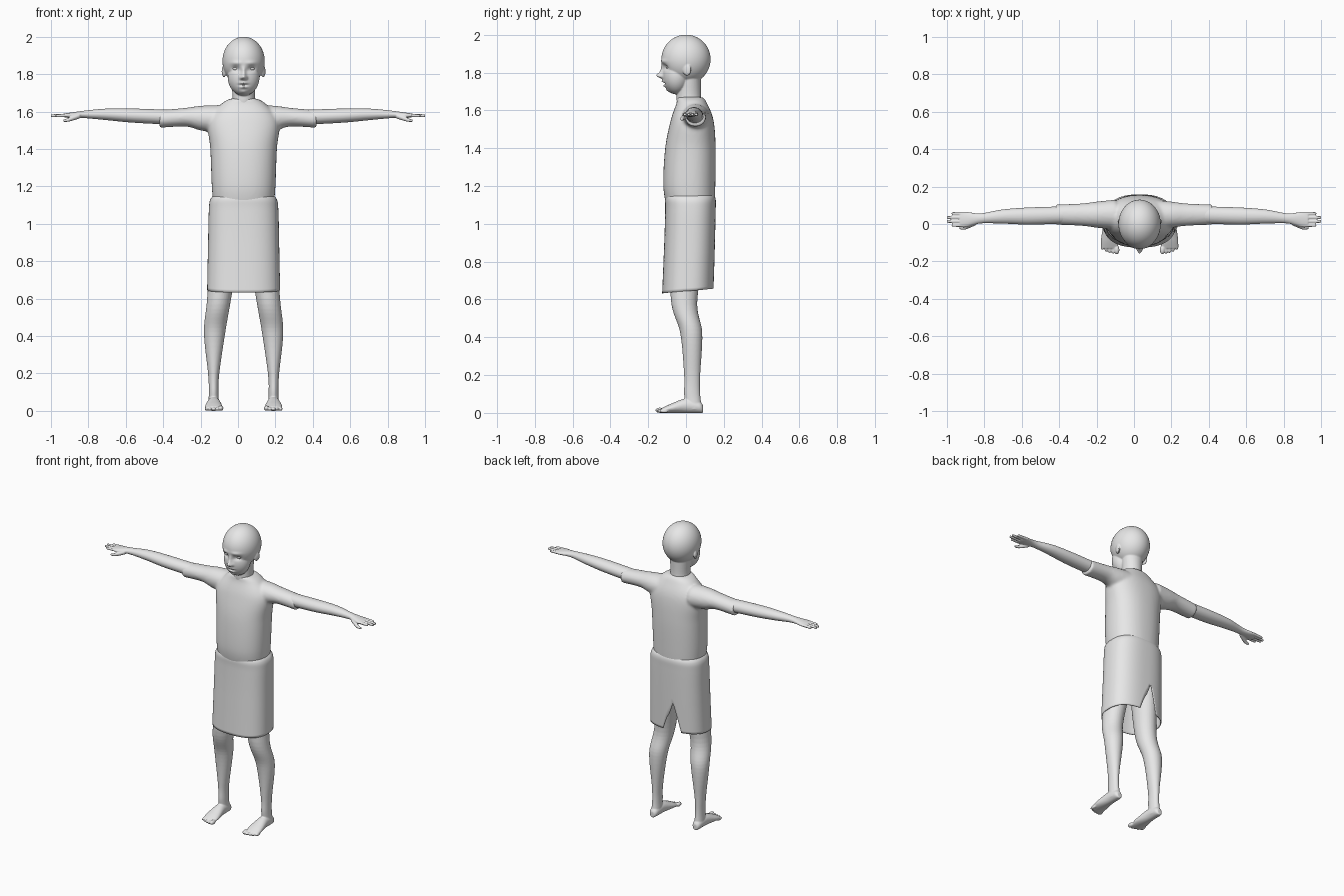
import bpy, bmesh, math
from mathutils import Matrix, Vector

CENTRE = 0.03  # x of the body's centre line
EYE_LINE = 1.83
SIDES = (("left", 1), ("right", -1))

if "Cube" in bpy.data.objects:
    bpy.data.objects.remove(bpy.data.objects["Cube"], do_unlink=True)

grey = bpy.data.materials.new("plain grey")
grey.use_nodes = True
grey.diffuse_color = (0.8, 0.8, 0.8, 1)
shader = grey.node_tree.nodes["Principled BSDF"]
shader.inputs["Base Color"].default_value = grey.diffuse_color


def spline(keys, steps):
    """Rows of numbers on a smooth curve through the key rows."""
    rows = []
    for i in range(len(keys) - 1):
        start, end = keys[i], keys[i + 1]
        before = keys[max(i - 1, 0)]
        after = keys[min(i + 2, len(keys) - 1)]
        for k in range(steps):
            t = k / steps
            ease = t * t * (3 - 2 * t)
            leave, arrive = t * (1 - t) ** 2, t * t * (t - 1)
            rows.append([b + (c - b) * ease + (c - a) / 2 * leave + (d - b) / 2 * arrive
                         for a, b, c, d in zip(before, start, end, after)])
    return rows + [keys[-1]]


def oval(angle, wide, deep, power):
    """Point on an oval; a higher power makes it boxier."""
    c, s = math.cos(angle), math.sin(angle)
    return (math.copysign(wide * abs(c) ** (2 / power), c),
            math.copysign(deep * abs(s) ** (2 / power), s))


def level(height, half_width, front, back, x=CENTRE):
    """Horizontal cross-section given by its front and back edges."""
    return (x, (front + back) / 2, height, half_width, (back - front) / 2)


def section(x, y, z, wide, tall):
    """Cross-section given by its centre and radii."""
    return (x, y, z, wide, tall)


def loft(bm, keys, axis, sides=32, power=2):
    """Closed tube through the cross-sections, which face along the axis."""
    rings = []
    for x, y, z, wide, deep in spline(keys, steps=8):
        ring = []
        for k in range(sides):
            u, v = oval(math.tau * k / sides, wide, deep, power)
            offset = {"x": (0, u, v), "y": (u, 0, v), "z": (u, v, 0)}[axis]
            ring.append(bm.verts.new(Vector((x, y, z)) + Vector(offset)))
        rings.append(ring)
    for lower, upper in zip(rings, rings[1:]):
        for k in range(sides):
            n = (k + 1) % sides
            bm.faces.new((lower[k], lower[n], upper[n], upper[k]))
    bm.faces.new(rings[0])
    bm.faces.new(rings[-1])


def ball(bm, centre, size, turn=0, detail=24):
    matrix = (Matrix.Translation(centre) @ Matrix.Rotation(turn, 4, "Z")
              @ Matrix.Diagonal((*size, 1)))
    bmesh.ops.create_uvsphere(bm, u_segments=detail, v_segments=detail, radius=1, matrix=matrix)


def push(bm, across, up, wide, tall, depth):
    """Sculpt a soft dent or bump on both halves of the face."""
    for vert in bm.verts:
        if vert.co.y < 0:
            dx = (abs(vert.co.x - CENTRE) - across) / wide
            dz = (vert.co.z - EYE_LINE - up) / tall
            vert.co.y += depth * math.exp(-dx * dx - dz * dz)


def finish(bm, name, voxel=None, rounds=2):
    """Make the object; with a voxel size its parts are blended into one skin."""
    bmesh.ops.recalc_face_normals(bm, faces=bm.faces)
    for face in bm.faces:
        face.smooth = True
    mesh = bpy.data.meshes.new(name)
    bm.to_mesh(mesh)
    bm.free()
    mesh.materials.append(grey)
    obj = bpy.data.objects.new(name, mesh)
    bpy.context.scene.collection.objects.link(obj)
    if voxel:
        blend = obj.modifiers.new("Blend", "REMESH")
        blend.mode = "VOXEL"
        blend.voxel_size = voxel
        blend.use_smooth_shade = True
        soften = obj.modifiers.new("Soften", "SMOOTH")
        soften.iterations = rounds
    return obj


# Head: skull and jaw, then the sculpted face, then ears and neck
bm = bmesh.new()
ball(bm, centre=(CENTRE, 0, 1.87), size=(.113, .13, .13), detail=128)
ball(bm, centre=(CENTRE, -.05, 1.785), size=(.085, .073, .1), detail=128)
push(bm, across=0, up=-.046, wide=.014, tall=.014, depth=-.03)      # nose tip
push(bm, across=0, up=-.02, wide=.012, tall=.025, depth=-.016)      # nose bridge
push(bm, across=.014, up=-.05, wide=.008, tall=.008, depth=-.01)    # nostrils
push(bm, across=.043, up=0, wide=.02, tall=.013, depth=.014)        # eye sockets
push(bm, across=.04, up=.03, wide=.03, tall=.01, depth=-.006)       # brows
push(bm, across=0, up=-.077, wide=.02, tall=.007, depth=-.01)       # upper lip
push(bm, across=0, up=-.1, wide=.018, tall=.007, depth=-.01)        # lower lip
push(bm, across=0, up=-.088, wide=.02, tall=.005, depth=.014)       # mouth
push(bm, across=0, up=-.125, wide=.02, tall=.012, depth=-.008)      # chin
for side, s in SIDES:
    ball(bm, centre=(CENTRE + s * .105, .005, 1.815), size=(.01, .023, .032), turn=-s * .35)
loft(bm, [level(height=1.6, half_width=.08, front=-.04, back=.1),
          level(height=1.67, half_width=.06, front=-.05, back=.08),
          level(height=1.8, half_width=.07, front=-.04, back=.08)], axis="z")
finish(bm, "head_and_neck", voxel=.004)

# Eyes
for side, s in SIDES:
    bm = bmesh.new()
    ball(bm, centre=(CENTRE + s * .043, -.09, EYE_LINE), size=(.017, .016, .011))
    finish(bm, side + "_eye")

# Shirt: torso and short sleeves
bm = bmesh.new()
loft(bm, [level(height=1.08, half_width=.16, front=-.1, back=.15),
          level(height=1.2, half_width=.17, front=-.12, back=.155),
          level(height=1.4, half_width=.178, front=-.11, back=.157),
          level(height=1.55, half_width=.19, front=-.08, back=.145),
          level(height=1.64, half_width=.12, front=-.05, back=.11),
          level(height=1.67, half_width=.07, front=-.05, back=.09)],
     axis="z", sides=64, power=2.3)
for side, s in SIDES:
    loft(bm, [section(x=s * .1, y=.05, z=1.56, wide=.08, tall=.075),
              section(x=s * .2, y=.05, z=1.565, wide=.07, tall=.066),
              section(x=s * .28, y=.05, z=1.57, wide=.06, tall=.05),
              section(x=s * .42, y=.05, z=1.56, wide=.054, tall=.047)], axis="x")
finish(bm, "shirt", voxel=.008, rounds=8)

# Skirt: open tube, lower in front, with a slit up the middle of the back
bm = bmesh.new()
levels = [level(height=1.16, half_width=.15, front=-.1, back=.145),
          level(height=1.13, half_width=.178, front=-.11, back=.157),
          level(height=1.07, half_width=.186, front=-.11, back=.157),
          level(height=.9, half_width=.19, front=-.115, back=.153),
          level(height=.645, half_width=.195, front=-.126, back=.146)]
columns, slit_top, seam = 96, .85, math.pi / 2 + .13
grid = []
for x, y, z, wide, deep in spline(levels, steps=10):
    below = max(0, slit_top - z)
    gap = below * 1.3
    line = []
    for k in range(columns + 1):
        angle = seam + gap + (math.tau - 2 * gap) * k / columns
        u, v = oval(angle, wide, deep, power=2.5)
        line.append(bm.verts.new((x + u, y + v, z + below * .06 * math.sin(angle))))
    grid.append(line)
for upper, lower in zip(grid, grid[1:]):
    for k in range(columns):
        bm.faces.new((upper[k], lower[k], lower[k + 1], upper[k + 1]))
bmesh.ops.remove_doubles(bm, verts=bm.verts, dist=.0001)
skirt = finish(bm, "skirt")
skirt.modifiers.new("Cloth", "SOLIDIFY").thickness = .005

for side, s in SIDES:
    # Arm and palm
    bm = bmesh.new()
    loft(bm, [section(x=s * .3, y=.05, z=1.567, wide=.046, tall=.04),
              section(x=s * .55, y=.043, z=1.578, wide=.046, tall=.038),
              section(x=s * .7, y=.04, z=1.585, wide=.038, tall=.031),
              section(x=s * .82, y=.03, z=1.585, wide=.027, tall=.02),
              section(x=s * .9, y=.024, z=1.58, wide=.042, tall=.014),
              section(x=s * .93, y=.024, z=1.58, wide=.04, tall=.01)], axis="x")
    # Fingers, the middle two longest, and thumb
    for i in range(4):
        y = .056 - .021 * i
        tip = .975 + .03 * math.sin(i * math.pi / 3)
        loft(bm, [section(x=s * .9, y=y, z=1.58, wide=.009, tall=.009),
                  section(x=s * (tip - .01), y=y, z=1.578, wide=.008, tall=.008),
                  section(x=s * tip, y=y, z=1.576, wide=.005, tall=.005)], axis="x", sides=16)
    loft(bm, [section(x=s * .845, y=.008, z=1.578, wide=.014, tall=.014),
              section(x=s * .9, y=-.018, z=1.558, wide=.011, tall=.011),
              section(x=s * .935, y=-.021, z=1.55, wide=.006, tall=.006)], axis="x", sides=16)
    finish(bm, side + "_arm", voxel=.004)

    # Leg
    bm = bmesh.new()
    foot_x = CENTRE + s * .16
    loft(bm, [level(height=.95, half_width=.08, front=-.08, back=.12, x=CENTRE + s * .09),
              level(height=.6, half_width=.064, front=-.08, back=.06, x=CENTRE + s * .131),
              level(height=.42, half_width=.057, front=-.03, back=.086, x=CENTRE + s * .155),
              level(height=.2, half_width=.03, front=-.01, back=.075, x=foot_x),
              level(height=.1, half_width=.026, front=-.01, back=.075, x=foot_x),
              level(height=.02, half_width=.03, front=0, back=.085, x=foot_x)], axis="z")
    # Foot, flat on the ground, and toes from the big one outwards
    loft(bm, [section(x=foot_x, y=y, z=tall, wide=wide, tall=tall)
              for y, wide, tall in ((.09, .015, .02), (.07, .028, .03), (0, .034, .038),
                                    (-.08, .046, .024), (-.13, .045, .012))], axis="y")
    for i in range(5):
        size = .01 if i else .014
        ball(bm, centre=(CENTRE + s * (.122 + .019 * i), .0014 * i * i - .138, size),
             size=(size, .024, size))
    finish(bm, side + "_leg", voxel=.004)
